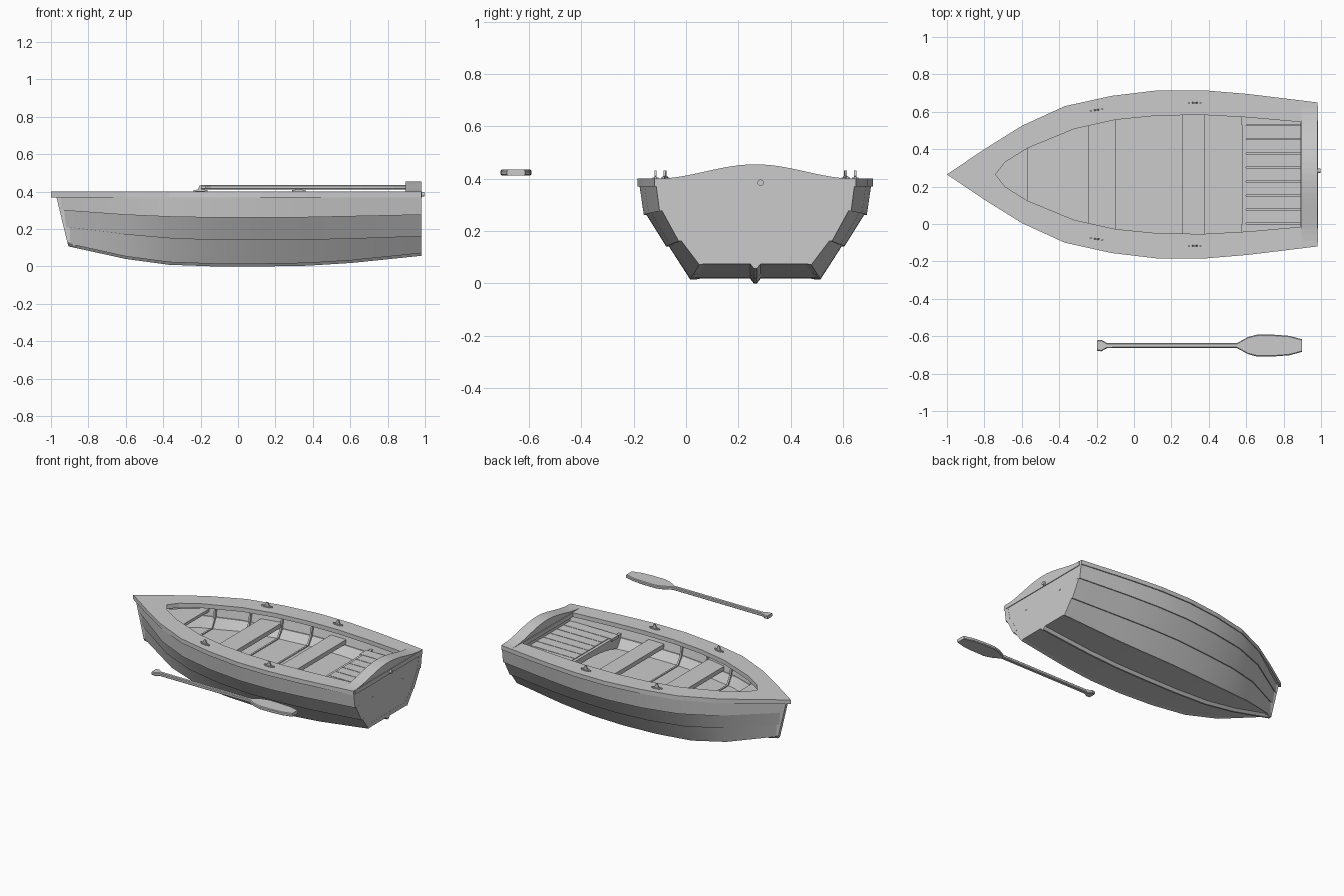
import bpy, bmesh, math

if "Cube" in bpy.data.objects:
    bpy.data.objects.remove(bpy.data.objects["Cube"])

CY = 0.265                                   # centre line of the boat
XS = [-0.90, -0.60, -0.37, -0.12, 0.13, 0.37, 0.61, 0.98]    # hull stations
HALF = [0.0, 0.26, 0.365, 0.42, 0.45, 0.45, 0.43, 0.385]     # gunwale half widths
FRAC = [0.53, 0.735, 0.925, 0.98]            # width fraction of each plank line
BOW_X = [-0.905, -0.925, -0.95, -0.968]      # raked stem
ZS = [[.125, .058, .027, .018, .018, .022, .037, .075],
      [.215, .175, .155, .145, .145, .147, .152, .165],
      [.305, .280, .270, .265, .265, .267, .272, .280],
      [.375] * 8]
FLOOR = 0.21
SEAT = 0.305                                 # top of the seats


def make(name, verts, faces):
    bm = bmesh.new()
    vs = [bm.verts.new(v) for v in verts]
    for f in faces:
        bm.faces.new([vs[i] for i in f])
    bmesh.ops.remove_doubles(bm, verts=bm.verts, dist=1e-5)
    bmesh.ops.recalc_face_normals(bm, faces=bm.faces)
    me = bpy.data.meshes.new(name)
    bm.to_mesh(me)
    bm.free()
    ob = bpy.data.objects.new(name, me)
    bpy.context.collection.objects.link(ob)
    return ob


def loft(name, sections):
    """Skin equal-sized closed sections and cap both ends."""
    n = len(sections[0])
    verts = [p for s in sections for p in s]
    faces = [(k*n + i, k*n + (i+1) % n, (k+1)*n + (i+1) % n, (k+1)*n + i)
             for k in range(len(sections) - 1) for i in range(n)]
    last = (len(sections) - 1) * n
    faces += [tuple(range(n)), tuple(range(last, last + n))]
    return make(name, verts, faces)


def prism_x(name, yz, x0, x1):
    return loft(name, [[(x, CY + y, z) for y, z in yz] for x in (x0, x1)])


def box(name, x0, x1, y0, y1, z0, z1):
    return prism_x(name, [(y0, z0), (y1, z0), (y1, z1), (y0, z1)], x0, x1)


def smooth(ob):
    bpy.ops.object.select_all(action='DESELECT')
    ob.select_set(True)
    bpy.context.view_layer.objects.active = ob
    bpy.ops.object.shade_smooth_by_angle(angle=math.radians(35))


def lerp_table(table, x):
    for a in range(len(XS) - 1):
        if x <= XS[a + 1]:
            t = (x - XS[a]) / (XS[a + 1] - XS[a])
            return table[a] + t * (table[a + 1] - table[a])
    return table[-1]


def section(x):
    """Half section of the hull at x, bottom to top."""
    return [(lerp_table(HALF, x) * FRAC[l], lerp_table(ZS[l], x)) for l in range(4)]


def half_at(x, z):
    s = section(x)
    for (y0, z0), (y1, z1) in zip(s, s[1:]):
        if z <= z1:
            return y0 + (y1 - y0) * (z - z0) / (z1 - z0)
    return s[-1][0]


# lapped side planks
T = 0.03
for side, label in ((1, "left"), (-1, "right")):
    for l in range(3):
        secs = []
        for k in range(8):
            lo, hi = HALF[k] * FRAC[l], HALF[k] * FRAC[l + 1]
            xa, xb = (BOW_X[l], BOW_X[l + 1]) if k == 0 else (XS[k], XS[k])
            za, zb = ZS[l][k], ZS[l + 1][k]
            pts = [(xa, lo + 0.010, za - 0.004), (xb, hi + 0.002, zb),
                   (xb, max(0, hi - T), zb), (xa, max(0, lo - T), za + 0.004)]
            secs.append([(x, CY + side * y, z) for x, y, z in pts])
        smooth(loft(f"{label}_plank_{l + 1}", secs))

# bottom, keel and stem
bottom, keel = [], []
for k in range(8):
    x, w, z = (BOW_X[0] if k == 0 else XS[k]), HALF[k] * FRAC[0] + 0.004, ZS[0][k]
    bottom.append([(x, CY - w, z), (x, CY + w, z), (x, CY + w, z + .028), (x, CY - w, z + .028)])
    keel.append([(x, CY - .022, z + .002), (x, CY - .006, z - .018),
                 (x, CY + .006, z - .018), (x, CY + .022, z + .002)])
smooth(loft("bottom", bottom))
smooth(loft("keel", keel))
loft("stem", [[(x - .004, CY - .012, z), (x - .004, CY + .012, z),
               (x + .05, CY + .02, z), (x + .05, CY - .02, z)]
              for x, z in ((-.904, .11), (-.968, .375))])

# gunwale deck ring
outer = [(-1, 0), (-.8, .135)] + list(zip(XS[1:], HALF[1:]))
inner = [(-.74, 0), (-.69, .065), (-.57, .14), (-.32, .243), (-.10, .292),
         (.13, .315), (.37, .318), (.61, .305), (.89, .28)]
ring = lambda p: p + [(x, -y) for x, y in reversed(p[1:])]
O, I = ring(outer), ring(inner)
n = len(O)
verts = [(x, CY + y, z) for z in (.37, .40) for loop in (O, I) for x, y in loop]
faces = []
for i in range(n):
    j = (i + 1) % n
    for a, b in ((0, n), (2*n, 3*n), (0, 2*n), (n, 3*n)):
        faces.append((a + i, a + j, b + j, b + i))
make("gunwale", verts, faces)

# transom with crowned top
s = section(.98)
prism_x("transom", s + [(-y, z) for y, z in reversed(s)], .95, .979)
crown = [(.385 * i / 12, .4 + .0275 * (1 + math.cos(math.pi * i / 12))) for i in range(-12, 13)]
prism_x("stern_crown", crown + [(.37, .372), (-.37, .372)], .895, .98)
box("transom_strip", .972, .984, -.365, .365, .37, .40)
bpy.ops.mesh.primitive_cylinder_add(vertices=12, radius=.012, depth=.025,
                                    location=(.985, .285, .385), rotation=(0, math.pi/2, 0))
bpy.context.object.name = "stern_eye"


# boards that reach the hull sides
def board(name, stations, z0, z1, trim=.015):
    rows = [(x, half_at(x, z0) - trim) for x in stations]
    return loft(name, [[(x, CY - h, z0), (x, CY + h, z0), (x, CY + h, z1), (x, CY - h, z1)]
                       for x, h in rows])


board("floor", [-.80] + XS[1:-1] + [.955], FLOOR - .02, FLOOR)
board("middle_seat", (-.245, -.10), SEAT - .03, SEAT)
board("rear_seat", (.26, .38), SEAT - .03, SEAT)
board("bow_seat", (-.88, -.57), .31, .33)

# ribs up the sides and battens across the floor
for i in range(4):
    x = -.53 + i * .216
    for side in (1, -1):
        path = [(half_at(x, z), z) for z in (FLOOR - .01, section(x)[2][1], .372)]
        loft("rib", [[(x + dx, CY + side * (y - d), z) for dx, d in
                      ((-.006, .015), (.006, .015), (.006, .046), (-.006, .046))]
                     for y, z in path])
    h = half_at(x, FLOOR) - .03
    box("floor_batten", x - .006, x + .006, -h, h, FLOOR - .01, FLOOR + .006)

# slatted stern seat
for k in range(-4, 5):
    y0, y1 = k * .075 - .0355, k * .075 + .0355
    if abs(k) == 4:
        y0, y1 = (y0, .34) if k > 0 else (-.34, y1)
    box(f"stern_seat_slat_{k + 5}", .575 if abs(k) == 4 else .60, .955, y0, y1, SEAT - .02, SEAT)
w = half_at(.59, FLOOR) - .02
w2 = half_at(.59, .28) - .02
arch = [(w * t / 5, SEAT - .045 - .05 * (t / 5) ** 2) for t in range(5, -6, -1)]
prism_x("stern_seat_front", [(-w2, SEAT - .005), (w2, SEAT - .005)] + arch, .58, .60)
for y in (-.165, .165):
    box("stern_seat_bearer", .60, .981, y - .008, y + .008, .275, .279)

# oar rests: a tapered pin on a low plate
for x, y, ang in ((-.20, .345, 10), (.325, .382, 0)):
    for side in (1, -1):
        prof = [(-.037, 0), (.037, 0), (.037, .01), (.014, .013), (.006, .034),
                (-.006, .034), (-.014, .013), (-.037, .01)]
        rest = loft("oar_rest", [[(px, d, pz) for px, pz in prof] for d in (-.004, .004)])
        plate = loft("oar_rest_plate", [[(px, -.012, 0), (px, .012, 0), (px, .012, .006),
                                         (px, -.012, .006)] for px in (-.025, .025)])
        for ob in (rest, plate):
            ob.location = (x, CY + side * y, .398)
            ob.rotation_euler.z = math.radians(side * ang)

# oar lying in front of the boat
oar = [(-.197, .028), (-.175, .031), (-.145, .014), (.55, .013), (.61, .046),
       (.66, .059), (.75, .058), (.83, .052), (.897, .034)]
loft("oar", [[(x, -.65 + a * (w - .005) + c * .005, .4235 + b * .0115) for a, b, c in
              ((-1, -.6, -1), (-1, -1, 0), (1, -1, 0), (1, -.6, 1),
               (1, .6, 1), (1, 1, 0), (-1, 1, 0), (-1, .6, -1))] for x, w in oar])
